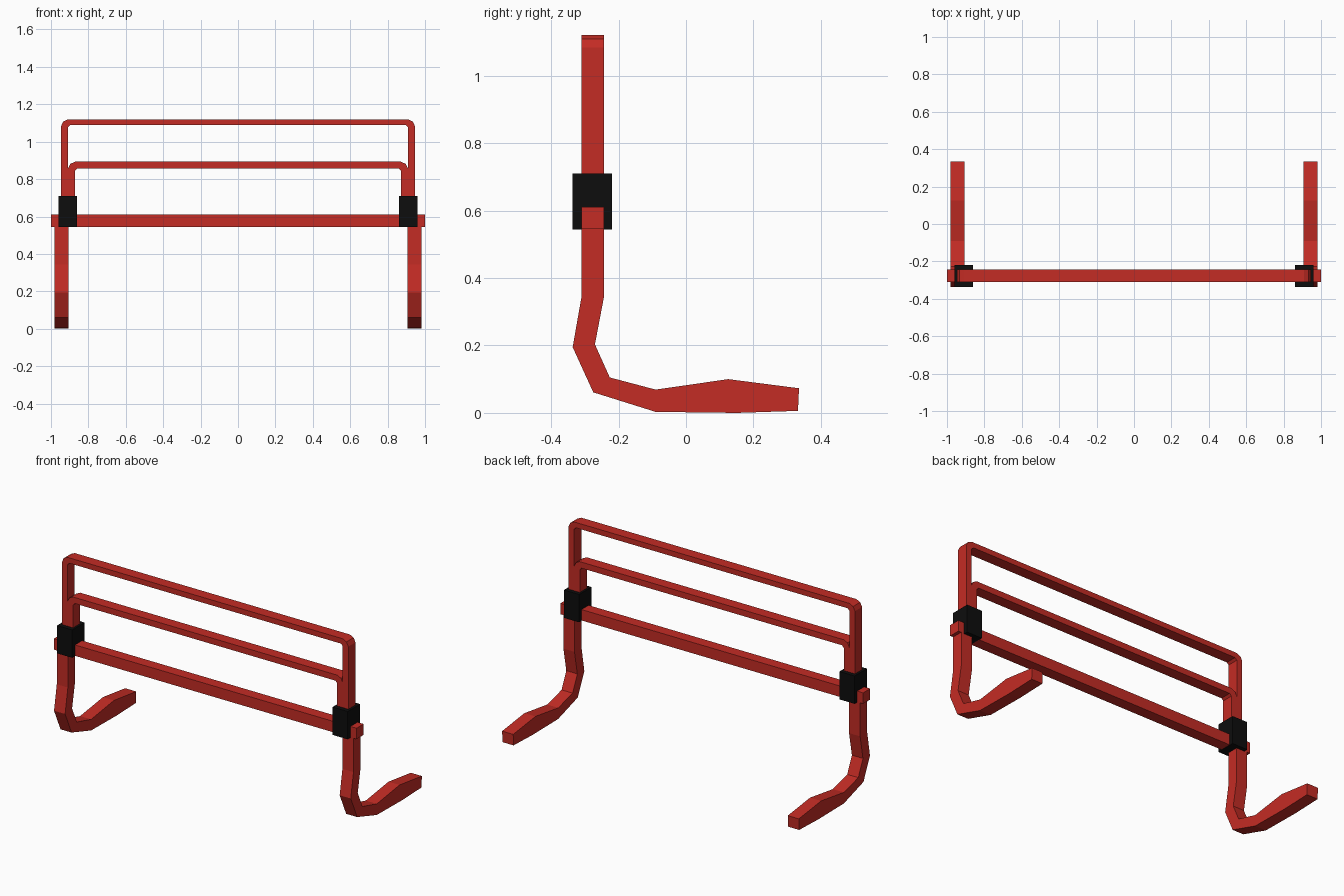
import bpy, bmesh
from mathutils import Vector

if "Cube" in bpy.data.objects:
    bpy.data.objects.remove(bpy.data.objects["Cube"])


def material(name, rgb):
    m = bpy.data.materials.new(name)
    m.diffuse_color = (*rgb, 1)
    m.use_nodes = True
    m.node_tree.nodes["Principled BSDF"].inputs["Base Color"].default_value = m.diffuse_color
    return m


RED = material("red_paint", (0.55, 0.025, 0.018))
BLACK = material("black_plastic", (0.004, 0.004, 0.004))
Y0, Y1 = -0.31, -0.243  # depth of the upright tubes


def prism(name, pts, extrude, mat):
    """Extrude a closed outline of 3D points along a vector."""
    bm = bmesh.new()
    face = bm.faces.new([bm.verts.new(p) for p in pts])
    out = bmesh.ops.extrude_face_region(bm, geom=[face])
    moved = [g for g in out["geom"] if isinstance(g, bmesh.types.BMVert)]
    bmesh.ops.translate(bm, verts=moved, vec=Vector(extrude))
    bmesh.ops.recalc_face_normals(bm, faces=bm.faces)
    me = bpy.data.meshes.new(name)
    bm.to_mesh(me)
    bm.free()
    me.materials.append(mat)
    ob = bpy.data.objects.new(name, me)
    bpy.context.collection.objects.link(ob)
    return ob


def box(name, x0, x1, y0, y1, z0, z1, mat):
    return prism(name, [(x0, y0, z0), (x1, y0, z0), (x1, y1, z0), (x0, y1, z0)],
                 (0, 0, z1 - z0), mat)


def hoop(name, half, top, post, bar, bottom):
    """Upside-down U of flat tube with chamfered corners."""
    inner = half - post
    right = [(inner, bottom), (half, bottom), (half, top - 0.037),
             (half - 0.012, top - 0.012), (half - 0.037, top)]
    right_in = [(inner - 0.012, top - bar), (inner, top - bar - 0.012)]
    outline = (right + [(-x, z) for x, z in reversed(right)]
               + [(-x, z) for x, z in reversed(right_in)] + right_in)
    return prism(name, [(x, Y0, z) for x, z in outline], (0, Y1 - Y0, 0), RED)


# Nested hoops and lower crossbar
hoop("outer_hoop", 0.946, 1.12, 0.037, 0.032, 0.6)
hoop("inner_hoop", 0.909, 0.893, 0.037, 0.036, 0.6)
box("crossbar", -1, 1, Y0, Y1, 0.545, 0.61, RED)

# Bent legs and clamps on both sides
leg = [(Y0, 0.58), (Y0, 0.343), (-0.336, 0.195), (-0.275, 0.061),
       (-0.09, 0.003), (0.15, 0.0), (0.332, 0.006), (0.335, 0.073),
       (0.125, 0.1), (-0.09, 0.069), (-0.226, 0.105), (-0.27, 0.203),
       (Y1, 0.345), (Y1, 0.58)]
for side, s in (("left", -1), ("right", 1)):
    prism(side + "_leg", [(s * 0.907, y, z) for y, z in leg], (s * 0.073, 0, 0), RED)
    a, b = sorted((s * 0.86, s * 0.96))
    box(side + "_clamp", a, b, -0.336, -0.219, 0.543, 0.709, BLACK)
